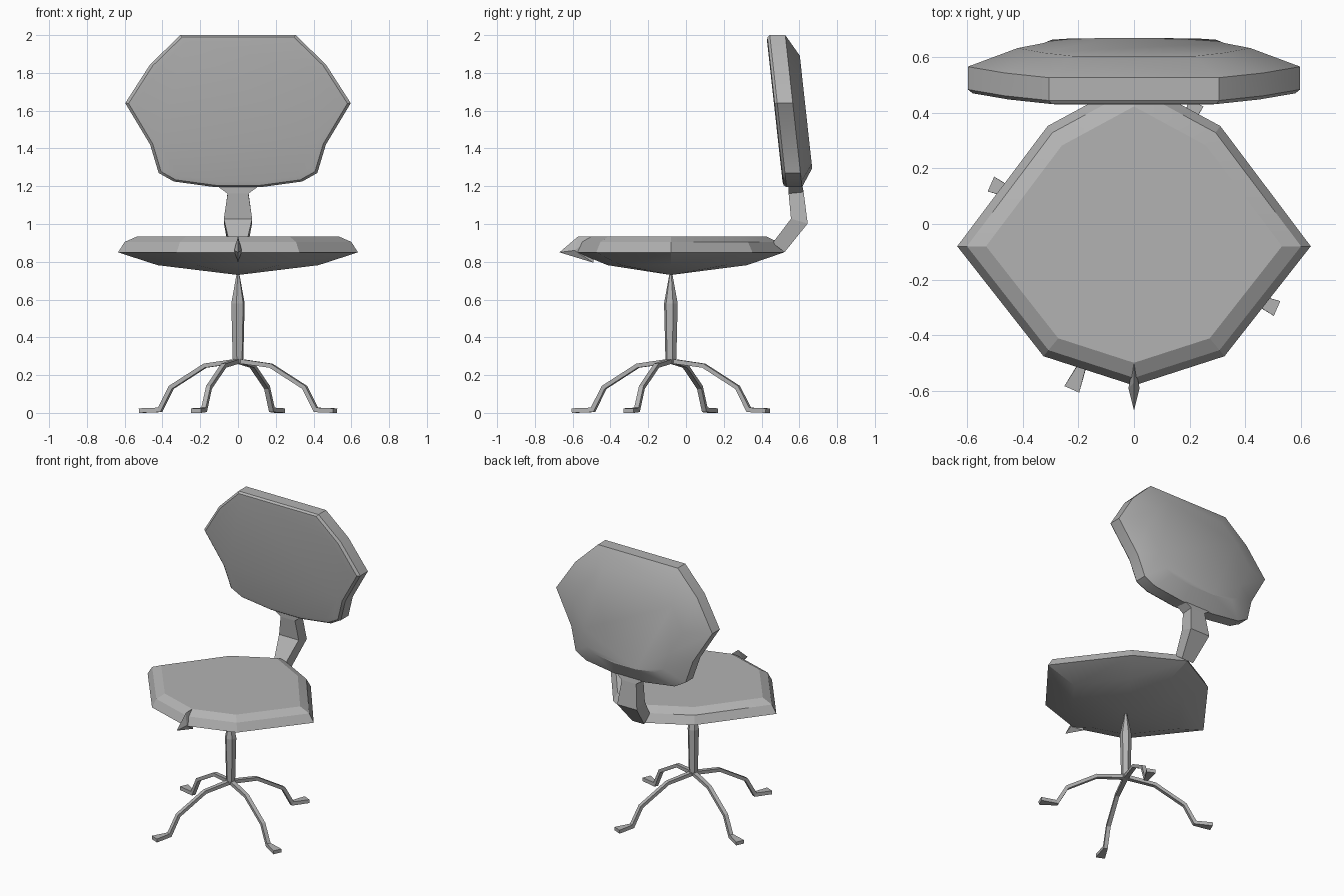
import bpy
import bmesh
import math
from mathutils import Vector

if "Cube" in bpy.data.objects:
    bpy.data.objects.remove(bpy.data.objects["Cube"], do_unlink=True)

grey = bpy.data.materials.new("plain grey")
grey.use_nodes = True
COLOUR = (0.45, 0.45, 0.45, 1.0)
grey.diffuse_color = COLOUR
grey.node_tree.nodes["Principled BSDF"].inputs["Base Color"].default_value = COLOUR

PIVOT = Vector((0, -0.08, 0))  # swivel axis of seat and base


def finish(name, bm, smooth=None):
    bmesh.ops.remove_doubles(bm, verts=bm.verts, dist=1e-5)
    bmesh.ops.recalc_face_normals(bm, faces=bm.faces)
    mesh = bpy.data.meshes.new(name)
    bm.to_mesh(mesh)
    bm.free()
    obj = bpy.data.objects.new(name, mesh)
    bpy.context.collection.objects.link(obj)
    mesh.materials.append(grey)
    if smooth:
        bpy.ops.object.select_all(action='DESELECT')
        obj.select_set(True)
        bpy.context.view_layer.objects.active = obj
        bpy.ops.object.shade_smooth_by_angle(angle=math.radians(smooth))
    return obj


def loft(name, loops, smooth=None):
    """Skin a stack of equal loops; a loop collapsed to a point becomes a tip."""
    bm = bmesh.new()
    rings = [[bm.verts.new(p) for p in loop] for loop in loops]
    n = len(rings[0])
    for a, b in zip(rings, rings[1:]):
        for i in range(n):
            j = (i + 1) % n
            bm.faces.new((a[i], a[j], b[j], b[i]))
    for ring in (rings[0], rings[-1]):
        if (ring[0].co - ring[1].co).length > 1e-4:
            bm.faces.new(ring)
    return finish(name, bm, smooth)


def strip(name, path, angle=0.0, origin=Vector()):
    """Bar along (radius, height, width, thickness) points, with mitred bends."""
    out = Vector((math.cos(angle), math.sin(angle), 0))
    side = Vector((-out.y, out.x, 0))
    up = Vector((0, 0, 1))
    pts = [Vector((p[0], p[1])) for p in path]
    loops = []
    for i, (r, z, w, t) in enumerate(path):
        before = (pts[i] - pts[max(i - 1, 0)]).normalized()
        after = (pts[min(i + 1, len(pts) - 1)] - pts[i]).normalized()
        tan = (before + after).normalized()
        mitre = max((after if i == 0 else before).dot(tan), 0.5)
        normal = (out * -tan.y + up * tan.x) * (t / 2 / mitre)
        centre = origin + out * r + up * z
        loops.append([centre + side * (w / 2 * s) + normal * k
                      for s, k in ((-1, -1), (1, -1), (1, 1), (-1, 1))])
    return loft(name, loops)


def mirrored(half):
    """Complete a right-hand outline with its left-hand mirror."""
    return half + [(-x, v) for x, v in reversed(half) if x > 0]


# Seat cushion: faceted outline with a soft top edge and shallow pointed underside
seat_outline = mirrored([(0, -0.50), (0.325, -0.395), (0.635, 0.0),
                         (0.31, 0.432), (0, 0.60)])
seat_layers = [(0.0, 0.73), (0.67, 0.782), (1.0, 0.85), (0.945, 0.905), (0.837, 0.935)]
loft("seat", [[PIVOT + Vector((x * s, y * s, z)) for x, y in seat_outline]
              for s, z in seat_layers], smooth=15)

# Narrow pointed fin on the front of the seat
bm = bmesh.new()
for p in [(0, -0.49, 0.935), (0, -0.57, 0.935), (0, -0.605, 0.905), (0, -0.67, 0.85),
          (0.02, -0.59, 0.86), (-0.02, -0.59, 0.86), (0, -0.49, 0.795)]:
    bm.verts.new(p)
bmesh.ops.convex_hull(bm, input=bm.verts)
finish("seat_front_fin", bm)

# Backrest: rim outline lofted along its tilted depth
back_outline = mirrored([(0.12, 1.195), (0.34, 1.225), (0.42, 1.27), (0.465, 1.42),
                         (0.597, 1.64), (0.465, 1.845), (0.305, 2.0)])
back_layers = [(0.90, 0.92, 0.0), (0.97, 0.975, 0.004), (1.0, 1.0, 0.018),
               (1.0, 1.0, 0.10), (0.70, 0.74, 0.165)]
MID = 1.58


def back_point(x, z, sx, sz, depth):
    z = MID + (z - MID) * sz
    return Vector((x * sx, 0.43 + (1.96 - z) * 0.11 + depth, z))


loft("backrest", [[back_point(x, z, *layer) for x, z in back_outline]
                  for layer in back_layers], smooth=32)

# Bent arm joining seat and backrest, flared at the top
strip("backrest_arm", [(0.49, 0.875, 0.09, 0.08), (0.60, 1.015, 0.15, 0.085),
                       (0.583, 1.165, 0.11, 0.08), (0.578, 1.215, 0.25, 0.07)],
      angle=math.pi / 2)

# Column: hexagonal, tapering to a tip under the seat
loft("column", [[PIVOT + Vector((r * math.cos(k * math.pi / 3 + 0.3),
                                 r * math.sin(k * math.pi / 3 + 0.3), z))
                 for k in range(6)]
                for r, z in ((0.028, 0.265), (0.03, 0.30), (0.037, 0.58), (0.008, 0.735))])

# Four arched legs ending in flat flared feet
leg_path = [(0.0, 0.275, 0.03, 0.024), (0.19, 0.25, 0.026, 0.022),
            (0.385, 0.135, 0.026, 0.022), (0.45, 0.016, 0.026, 0.024),
            (0.56, 0.012, 0.058, 0.024)]
for k, label in enumerate(("left", "back", "right", "front")):
    strip(label + "_leg", leg_path, math.radians(-23.5 + 90 * k), PIVOT)
